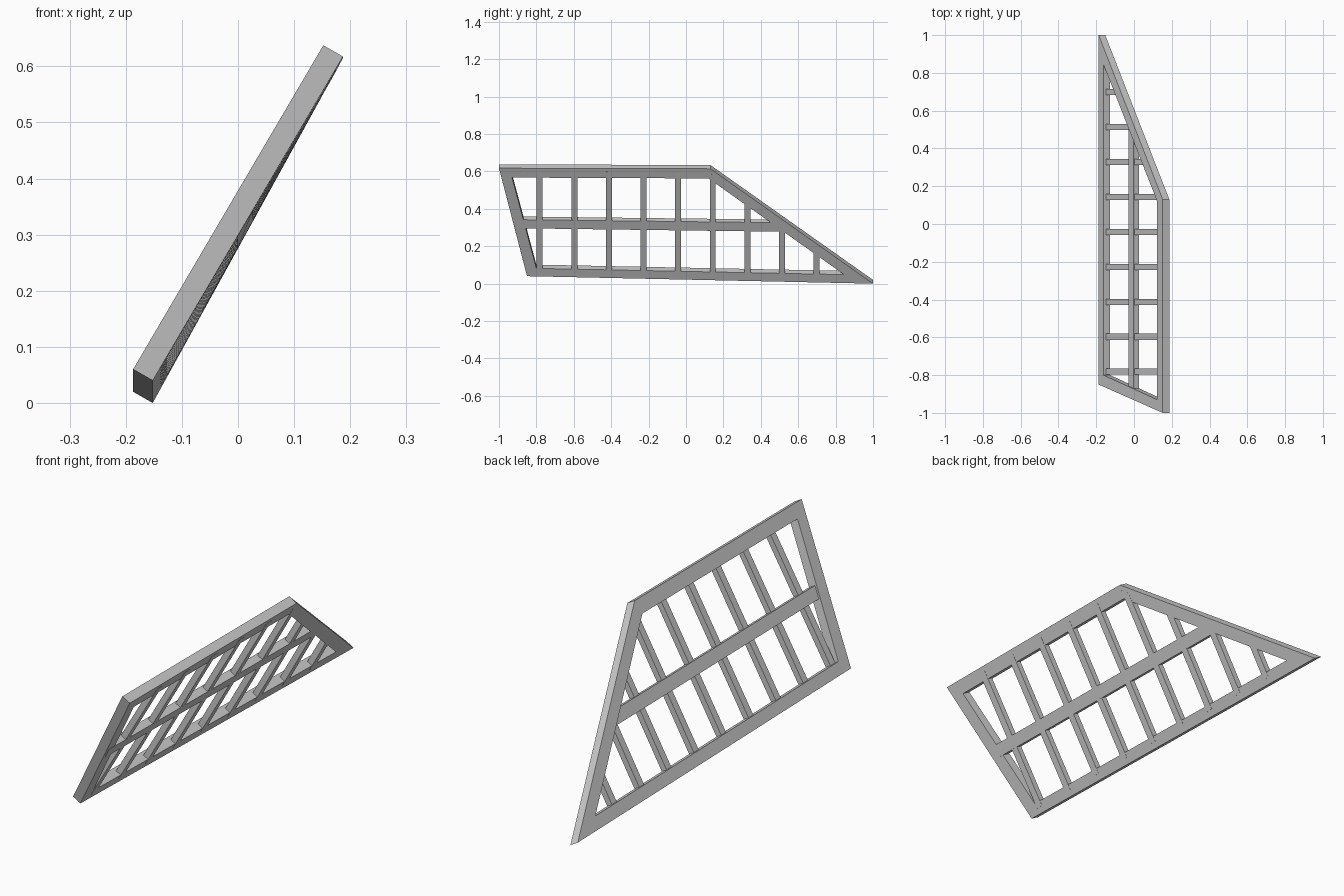
import bpy, bmesh

if "Cube" in bpy.data.objects:
    bpy.data.objects.remove(bpy.data.objects["Cube"])


def place(s, y, t):
    """Point on the leaning panel: s = up the slope, y = along it, t = through its thickness."""
    drop = (y + 0.85) / 1.85 * (0.04 * (1 - s) + 0.005 * s)
    return (-0.187 + 0.339 * s + 0.035 * t, y, 0.06 - drop + 0.577 * s - 0.02 * t)


def bar(name, outline, t0, t1):
    """Extrude a four-point (s, y) outline through the panel thickness."""
    bm = bmesh.new()
    upper = [bm.verts.new(place(s, y, t0)) for s, y in outline]
    lower = [bm.verts.new(place(s, y, t1)) for s, y in outline]
    bm.faces.new(upper)
    bm.faces.new(lower[::-1])
    for i in range(4):
        j = (i + 1) % 4
        bm.faces.new((upper[j], upper[i], lower[i], lower[j]))
    bmesh.ops.recalc_face_normals(bm, faces=bm.faces)
    mesh = bpy.data.meshes.new(name)
    bm.to_mesh(mesh)
    bm.free()
    obj = bpy.data.objects.new(name, mesh)
    bpy.context.collection.objects.link(obj)
    return obj


# Mitred outer frame
outer = [(0, -0.85), (1, -1), (1, 0.13), (0, 1)]
inner = [(0.074, -0.80), (0.913, -0.93), (0.913, 0.12), (0.074, 0.845)]
for i, name in enumerate(["front_rail", "top_rail", "back_rail", "bottom_rail"]):
    j = (i + 1) % 4
    bar(name, [outer[i], outer[j], inner[j], inner[i]], 0, 1)

# Long middle rail, let into the front and back rails
s0, s1 = 0.444, 0.524
bar("middle_rail", [(s0, -0.90), (s1, -0.912), (s1, 0.485), (s0, 0.55)], 0.2, 1.03)

# Cross slats, shortened where they meet the sloping back rail
half = 0.016
for k in range(9):
    y = -0.782 + 0.185 * k
    ends = [min(0.97, (1 - e) / 0.87 - 0.04) for e in (y - half, y + half)]
    bar(f"slat_{k + 1}", [(0.04, y - half), (ends[0], y - half),
                          (ends[1], y + half), (0.04, y + half)], 0.38, 1.02)
